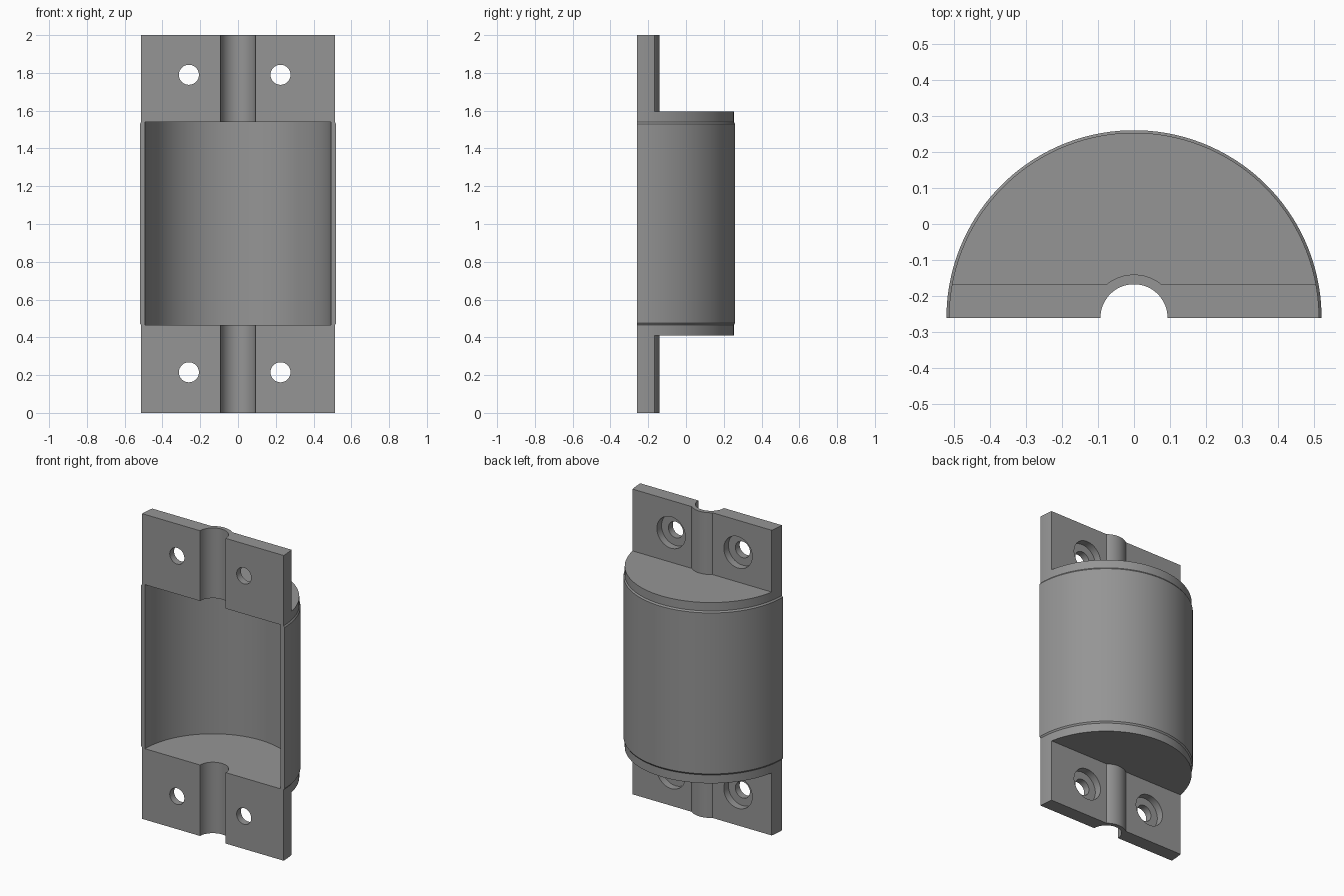
import bpy, bmesh, math

if "Cube" in bpy.data.objects:
    bpy.data.objects.remove(bpy.data.objects["Cube"])

AXIS_Y = -0.26      # the flat front lies on the cylinder axis

grey = bpy.data.materials.new("mid grey")
grey.diffuse_color = (0.30, 0.30, 0.30, 1)
grey.use_nodes = True
grey.node_tree.nodes["Principled BSDF"].inputs["Base Color"].default_value = grey.diffuse_color


def finish(bm, name):
    bmesh.ops.recalc_face_normals(bm, faces=bm.faces)
    mesh = bpy.data.meshes.new(name)
    bm.to_mesh(mesh)
    bm.free()
    mesh.materials.append(grey)
    ob = bpy.data.objects.new(name, mesh)
    bpy.context.collection.objects.link(ob)
    return ob


def turned(name, profile, axis="Z", at=(0, AXIS_Y, 0), sides=128):
    """Solid of revolution from (radius, height) points, closed at both ends."""
    bm = bmesh.new()
    rings = []
    for r, h in profile:
        ring = []
        for i in range(sides):
            a = 2 * math.pi * (i + 0.5) / sides
            u, v = r * math.cos(a), r * math.sin(a)
            p = (u, v, h) if axis == "Z" else (u, h, v)
            ring.append(bm.verts.new([p[k] + at[k] for k in range(3)]))
        rings.append(ring)
    for low, high in zip(rings, rings[1:]):
        for i in range(sides):
            j = (i + 1) % sides
            bm.faces.new((low[i], low[j], high[j], high[i]))
    bm.faces.new(rings[0])
    bm.faces.new(rings[-1])
    return finish(bm, name)


def box(name, lo, hi):
    bm = bmesh.new()
    bmesh.ops.create_cube(bm, size=1)
    for v in bm.verts:
        v.co = [lo[k] if v.co[k] < 0 else hi[k] for k in range(3)]
    return finish(bm, name)


def cut(target, cutter):
    """Subtract the cutter, apply the result and remove the cutter."""
    mod = target.modifiers.new("cut", "BOOLEAN")
    mod.operation = "DIFFERENCE"
    mod.solver = "EXACT"
    mod.object = cutter
    bpy.context.view_layer.objects.active = target
    bpy.ops.object.modifier_apply(modifier=mod.name)
    bpy.data.objects.remove(cutter)


# Drum with a slightly proud, chamfered middle band
shell = turned("half_housing", [
    (0.513, 0), (0.513, 0.465), (0.52, 0.475),
    (0.52, 1.53), (0.513, 1.54), (0.513, 2)])

# Keep only the rear half
cut(shell, box("front_cutter", (-1, -1.5, -1), (1, AXIS_Y, 3)))

# Thin the ends into mounting plates, leaving the rounded cable sleeve
for lo, hi in ((-0.5, 0.41), (1.595, 2.5)):
    relief = box("relief_cutter", (-1, -0.167, lo), (1, 1, hi))
    cut(relief, turned("sleeve_form", [(0.12, -1), (0.12, 3)], sides=64))
    cut(shell, relief)

# Inner cavity and the cable groove through both ends
cut(shell, turned("cavity_cutter", [(0.492, 0.465), (0.492, 1.54)]))
cut(shell, turned("groove_cutter", [(0.093, -1), (0.093, 3)], sides=64))

# Counterbored screw holes
for x in (-0.26, 0.225):
    for z in (0.215, 1.79):
        cut(shell, turned("screw_cutter", [
            (0.053, -0.5), (0.053, -0.215), (0.103, -0.215), (0.103, 0.05)],
            axis="Y", at=(x, 0, z), sides=48))

bpy.ops.object.select_all(action="DESELECT")
shell.select_set(True)
bpy.context.view_layer.objects.active = shell
bpy.ops.object.shade_smooth_by_angle(angle=math.radians(25))
